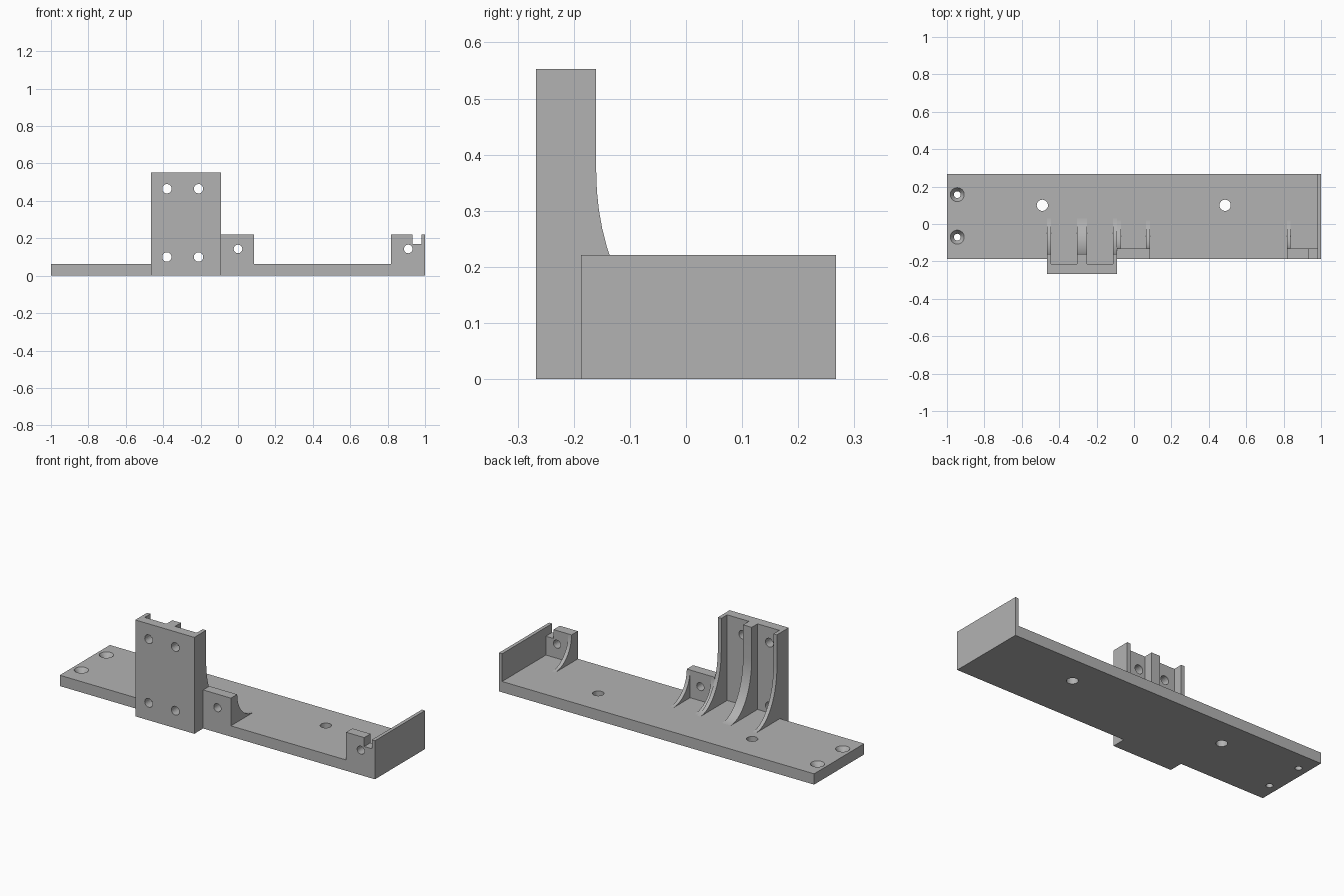
import bpy
import bmesh
from math import cos, sin, pi, radians
from mathutils import Matrix

cube = bpy.data.objects.get("Cube")
if cube:
    bpy.data.objects.remove(cube, do_unlink=True)

grey = bpy.data.materials.new("plain grey")
grey.use_nodes = True
COLOUR = (0.45, 0.45, 0.45, 1)
grey.diffuse_color = COLOUR
grey.node_tree.nodes["Principled BSDF"].inputs["Base Color"].default_value = COLOUR

FRONT, BACK = -0.187, 0.267      # base edges in y
PLATE_FRONT, PLATE_BACK = -0.267, -0.213
FLOOR, STEP, TOP = 0.062, 0.221, 0.553
LUG_BACK = -0.13


def add_object(name, bm):
    bmesh.ops.recalc_face_normals(bm, faces=bm.faces)
    mesh = bpy.data.meshes.new(name)
    bm.to_mesh(mesh)
    bm.free()
    mesh.materials.append(grey)
    obj = bpy.data.objects.new(name, mesh)
    bpy.context.collection.objects.link(obj)
    return obj


def prism(name, outline, axis, low, high):
    """Extrude a (y, z) outline along x, or an (x, z) outline along y."""
    bm = bmesh.new()
    place = (lambda a, b: (low, a, b)) if axis == "x" else (lambda a, b: (a, low, b))
    face = bm.faces.new([bm.verts.new(place(a, b)) for a, b in outline])
    moved = bmesh.ops.extrude_face_region(bm, geom=[face])["geom"]
    depth = high - low
    shift = (depth, 0, 0) if axis == "x" else (0, depth, 0)
    bmesh.ops.translate(bm, vec=shift, verts=[v for v in moved if isinstance(v, bmesh.types.BMVert)])
    return add_object(name, bm)


def rect(a, b, c, d):
    return [(a, c), (b, c), (b, d), (a, d)]


def drill(obj, centre, r_low, r_high, depth, along_y=False):
    """Cut a round or tapered hole."""
    bm = bmesh.new()
    turn = Matrix.Rotation(pi / 2, 4, "X") if along_y else Matrix()
    bmesh.ops.create_cone(bm, cap_ends=True, segments=24, radius1=r_low, radius2=r_high,
                          depth=depth, matrix=Matrix.Translation(centre) @ turn)
    cutter = add_object("hole_cutter", bm)
    cutter.hide_render = True
    mod = obj.modifiers.new("hole", "BOOLEAN")
    mod.operation = "DIFFERENCE"
    mod.solver = "EXACT"
    mod.object = cutter
    bpy.context.view_layer.objects.active = obj
    bpy.ops.object.modifier_apply(modifier=mod.name)
    bpy.data.objects.remove(cutter, do_unlink=True)


def rib(name, low, high, back, bend, foot, top, top_y):
    """Gusset with a concave elliptical rear edge that sweeps onto the floor."""
    n = 14
    curve = [(foot - (foot - top_y) * cos(i / n * pi / 2),
              bend - (bend - FLOOR) * sin(i / n * pi / 2)) for i in range(n + 1)]
    outline = [(back, FLOOR), (back, top)]
    if top > bend:
        outline.append((top_y, top))
    obj = prism(name, outline + curve, "x", low, high)
    bpy.ops.object.select_all(action="DESELECT")
    obj.select_set(True)
    bpy.context.view_layer.objects.active = obj
    bpy.ops.object.shade_smooth_by_angle(angle=radians(20))


# Base board with two through holes and two countersunk holes
base = prism("base_board", rect(FRONT, BACK, 0, FLOOR), "x", -1, 1)
for x in (-0.49, 0.487):
    drill(base, (x, 0.1, 0.03), 0.03, 0.03, 0.3)
for y in (-0.07, 0.157):
    drill(base, (-0.945, y, 0.03), 0.018, 0.018, 0.3)
    drill(base, (-0.945, y, 0.052), 0.018, 0.044, 0.04)

# End wall
prism("end_wall", rect(FRONT, BACK, FLOOR, STEP), "x", 0.98, 1)

# Upright mounting plate with a foot that meets the base
plate = prism("mounting_plate",
              [(PLATE_FRONT, 0), (FRONT, 0), (FRONT, FLOOR), (PLATE_BACK, FLOOR),
               (PLATE_BACK, TOP), (PLATE_FRONT, TOP)], "x", -0.465, -0.09)
for x in (-0.38, -0.211):
    for z in (0.1, 0.465):
        drill(plate, (x, -0.24, z), 0.025, 0.025, 0.2, True)

# Tall ribs behind the plate
for side, low, high in (("right", -0.465, -0.443), ("middle", -0.305, -0.25), ("left", -0.112, -0.09)):
    rib("plate_rib_" + side, low, high, PLATE_BACK, 0.37, 0.03, TOP, -0.16)

# Short lug beside the plate
lug = prism("centre_lug", rect(-0.09, 0.086, FLOOR, STEP), "y", FRONT, LUG_BACK)
drill(lug, (0, -0.16, 0.143), 0.023, 0.023, 0.2, True)

# Notched lug against the end wall
end_lug = prism("end_lug", [(0.817, FLOOR), (0.98, FLOOR), (0.98, 0.17), (0.932, 0.17),
                            (0.932, STEP), (0.817, STEP)], "y", FRONT, LUG_BACK)
drill(end_lug, (0.91, -0.16, 0.143), 0.023, 0.023, 0.2, True)

# Short ribs behind the lugs
for name, low, high in (("centre_lug_rib_right", -0.09, -0.07),
                        ("centre_lug_rib_left", 0.065, 0.086),
                        ("end_lug_rib", 0.817, 0.838)):
    rib(name, low, high, LUG_BACK - 0.01, STEP, 0.02, STEP, LUG_BACK)
